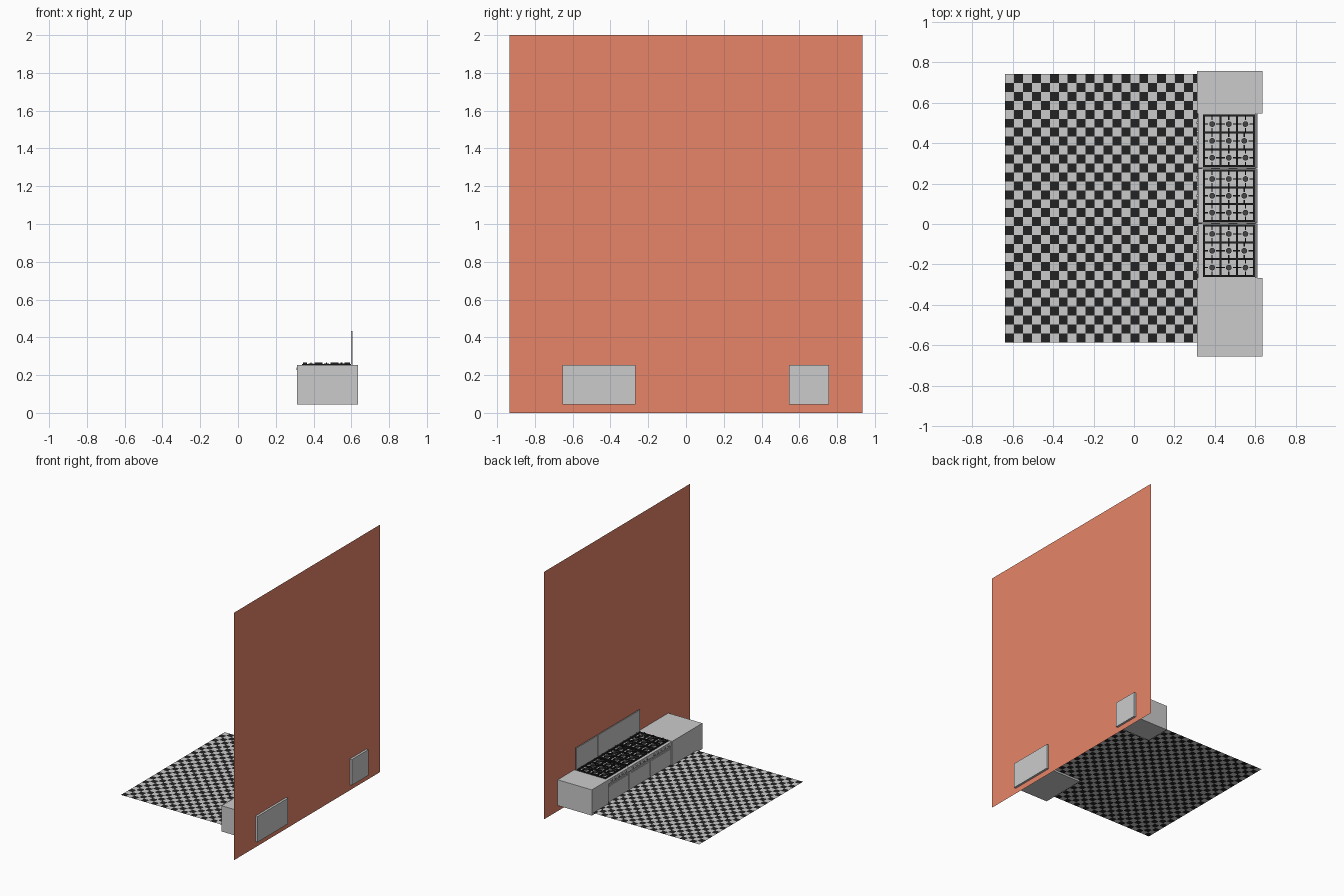
import bpy, bmesh
from mathutils import Matrix, Vector

if "Cube" in bpy.data.objects:
    bpy.data.objects.remove(bpy.data.objects["Cube"])


def material(name, rgb):
    m = bpy.data.materials.new(name)
    m.diffuse_color = (*rgb, 1)
    m.use_nodes = True
    m.node_tree.nodes["Principled BSDF"].inputs["Base Color"].default_value = m.diffuse_color
    return m


BLACK = material("black", (0.016, 0.016, 0.016))
IRON = material("burner_iron", (0.06, 0.06, 0.06))
BRICK = material("terracotta", (0.8, 0.235, 0.14))
GREY = material("floor_grey", (0.8, 0.8, 0.8))


def add_box(bm, x0, x1, y0, y1, z0, z1):
    size = Matrix.Diagonal((x1 - x0, y1 - y0, z1 - z0, 1))
    centre = Vector(((x0 + x1) / 2, (y0 + y1) / 2, (z0 + z1) / 2))
    bmesh.ops.create_cube(bm, size=1, matrix=Matrix.Translation(centre) @ size)


def add_cyl(bm, centre, r, depth, axis='Z', sides=12):
    rot = Matrix.Rotation(1.5707963, 4, 'Y') if axis == 'X' else Matrix()
    bmesh.ops.create_cone(bm, cap_ends=True, segments=sides, radius1=r, radius2=r,
                          depth=depth, matrix=Matrix.Translation(centre) @ rot)


def finish(bm, name, mats=()):
    me = bpy.data.meshes.new(name)
    bm.to_mesh(me)
    bm.free()
    for m in mats:
        me.materials.append(m)
    ob = bpy.data.objects.new(name, me)
    bpy.context.collection.objects.link(ob)


def boxes(name, parts, mats=()):
    bm = bmesh.new()
    for p in parts:
        add_box(bm, *p)
    finish(bm, name, mats)


# back wall: a single sheet
bm = bmesh.new()
bm.faces.new([bm.verts.new(c) for c in
              ((0.617, -0.935, 0), (0.617, 0.935, 0), (0.617, 0.935, 2), (0.617, -0.935, 2))])
finish(bm, "back_wall", [BRICK])

# chequered floor: a grid sheet running in under the counters
NX, NY, CELL = 28, 30, 0.0442
bm = bmesh.new()
grid = [[bm.verts.new((-0.637 + i * CELL, -0.585 + j * CELL, 0.06))
         for j in range(NY + 1)] for i in range(NX + 1)]
for i in range(NX):
    for j in range(NY):
        f = bm.faces.new((grid[i][j], grid[i + 1][j], grid[i + 1][j + 1], grid[i][j + 1]))
        f.material_index = (i + j + 1) % 2
finish(bm, "checker_floor", [GREY, BLACK])

# counters either side of the range
boxes("counter_front", [(0.312, 0.635, -0.655, -0.268, 0.045, 0.253)])
boxes("counter_back", [(0.312, 0.635, 0.546, 0.757, 0.045, 0.253)])

# three cookers side by side
W = 0.2715
for n in range(3):
    y0 = -0.267 + n * W
    y1 = y0 + W - 0.002
    yc = (y0 + y1) / 2
    tag = f"_{n + 1}"

    # body with control strip and full-width oven door
    boxes("cooker_body" + tag, [
        (0.323, 0.61, y0, y1, 0.062, 0.25),
        (0.316, 0.323, y0, y1, 0.215, 0.25),
        (0.318, 0.323, y0 + 0.003, y1 - 0.003, 0.075, 0.208)])
    boxes("splashback" + tag, [(0.597, 0.606, y0, y1, 0.25, 0.433)])

    # door handle on two brackets
    boxes("door_handle" + tag, [(0.3125, 0.316, y0 + 0.02, y1 - 0.02, 0.193, 0.199)] +
          [(0.316, 0.319, y, y + 0.006, 0.193, 0.199) for y in (y0 + 0.03, y1 - 0.036)])

    # control knobs
    bm = bmesh.new()
    for k in range(5):
        add_cyl(bm, Vector((0.3125, yc + (k - 2) * 0.045, 0.234)), 0.007, 0.008, 'X')
    finish(bm, "control_knobs" + tag)

    # cast grate: low frame and dividers, raised fingers reaching to each burner
    gx0, gx1, gy0, gy1 = 0.345, 0.592, y0 + 0.01, y1 - 0.01
    za, zb, t = 0.25, 0.26, 0.005
    sx, sy = (gx1 - gx0) / 3, (gy1 - gy0) / 3
    parts = []
    for k in range(4):
        x, y = gx0 + k * sx, gy0 + k * sy
        parts.append((x - t, x + t, gy0 - t, gy1 + t, za, zb))
        parts.append((gx0 - t, gx1 + t, y - t, y + t, za, zb))
    burners = bmesh.new()
    for a in range(3):
        for b in range(3):
            shift = (0, -0.006)[b == 1 and a == 2]
            cx, cy = gx0 + (a + 0.5) * sx + shift, gy0 + (b + 0.5) * sy
            f, gap = 0.003, 0.02
            for s in (-1, 1):
                xs = sorted((gx0 + (a + 0.5 + s / 2) * sx, cx + s * gap))
                ys = sorted((cy + s * sy / 2, cy + s * gap))
                parts.append((*xs, cy - f, cy + f, 0.258, 0.268))
                parts.append((cx - f, cx + f, *ys, 0.258, 0.268))
            add_cyl(burners, Vector((cx, cy, 0.255)), 0.014, 0.012, sides=16)
    boxes("grate" + tag, parts, [BLACK])
    finish(burners, "burners" + tag, [IRON])
